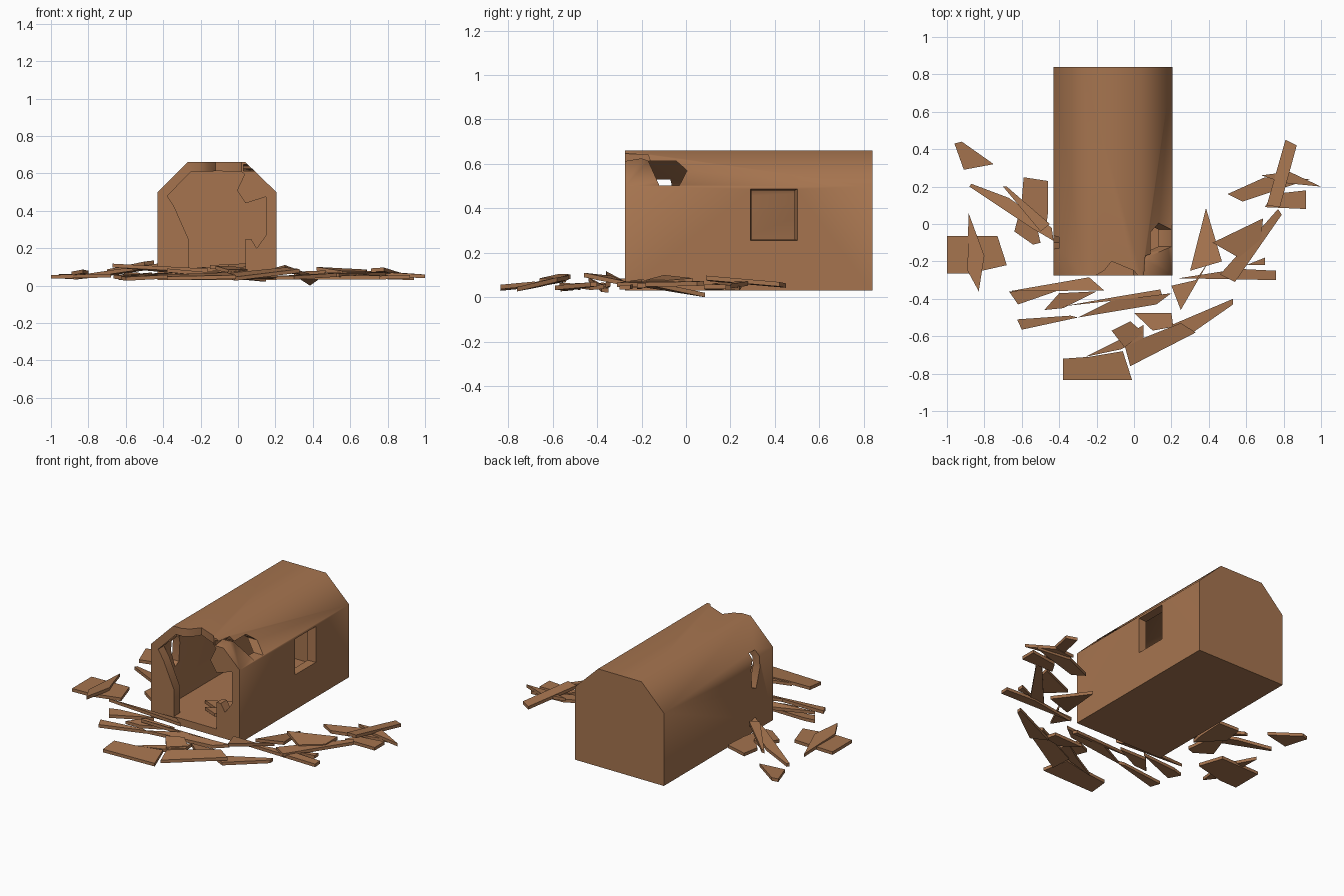
import bpy, bmesh, math

brown = bpy.data.materials.new("weathered_brown")
brown.diffuse_color = (0.38, 0.175, 0.078, 1)


def loft(name, start, end):
    """Closed solid between two matching 3D outlines."""
    bm = bmesh.new()
    a = [bm.verts.new(p) for p in start]
    b = [bm.verts.new(p) for p in end]
    bm.faces.new(a)
    bm.faces.new(b)
    for i in range(len(a)):
        j = (i + 1) % len(a)
        bm.faces.new((a[i], a[j], b[j], b[i]))
    bmesh.ops.recalc_face_normals(bm, faces=bm.faces)
    me = bpy.data.meshes.new(name)
    bm.to_mesh(me)
    bm.free()
    ob = bpy.data.objects.new(name, me)
    bpy.context.collection.objects.link(ob)
    me.materials.append(brown)
    return ob


def along_y(name, pts, y0, y1):
    return loft(name, [(x, y0, z) for x, z in pts], [(x, y1, z) for x, z in pts])


def along_x(name, pts, x0, x1):
    return loft(name, [(x0, y, z) for y, z in pts], [(x1, y, z) for y, z in pts])


def along_z(name, pts, z0, z1):
    return loft(name, [(x, y, z0) for x, y in pts], [(x, y, z1) for x, y in pts])


def cut(ob, cutter):
    mod = ob.modifiers.new("cut", "BOOLEAN")
    mod.operation = "DIFFERENCE"
    mod.solver = "EXACT"
    mod.object = cutter
    bpy.context.view_layer.objects.active = ob
    bpy.ops.object.modifier_apply(modifier=mod.name)
    bpy.data.objects.remove(cutter)


# Hut shell: chamfered-roof profile, hollow inside
shell = along_y("hut_shell", [(-.43, .03), (.205, .03), (.205, .50), (.04, .66),
                              (-.27, .66), (-.43, .50)], -.275, .84)
cut(shell, along_y("room", [(-.38, .075), (.155, .075), (.155, .48), (.02, .612),
                            (-.25, .612), (-.38, .48)], -.215, .79))

# Doorway with broken upper edges
cut(shell, along_y("door_break", [
    (-.265, .077), (.04, .077), (.04, .25), (.07, .25), (.10, .20), (.15, .27),
    (.15, .475), (.04, .44), (-.005, .51), (.035, .595), (.018, .61), (-.25, .61),
    (-.378, .48), (-.34, .42), (-.265, .25)], -.4, -.2))

# Tapered window in the right wall
cut(shell, loft("window_hole",
                [(.26, .285, .25), (.26, .515, .25), (.26, .515, .494), (.26, .285, .494)],
                [(.14, .297, .262), (.14, .485, .262), (.14, .485, .478), (.14, .297, .478)]))

# Damage: left wall gap, right roof slope hole, roof front edge notch
cut(shell, along_x("left_gap", [(-.13, .53), (-.14, .42), (-.10, .30), (-.06, .32),
                                (-.05, .44), (-.07, .53)], -.5, -.3))
cut(shell, along_x("slope_hole", [(-.17, .614), (-.12, .503), (-.03, .503),
                                  (.005, .57), (-.045, .614)], .0, .4))
cut(shell, along_z("roof_notch", [(-.25, -.30), (-.16, -.25), (-.12, -.20),
                                  (.0, -.25), (.04, -.30)], .60, .8))
cut(shell, along_x("slope_edge_notch", [(-.32, .605), (-.20, .625), (-.16, .61),
                                        (-.17, .64), (-.32, .65)], .03, .3))
bpy.ops.object.select_all(action="DESELECT")
shell.select_set(True)
bpy.context.view_layer.objects.active = shell
bpy.ops.object.shade_smooth_by_angle(angle=math.radians(50))


def debris(prefix, rows, thick=0.02):
    """Flat splinters: (mid height, slope in x, slope in y, outline seen from above)."""
    for i, (z, sx, sy, pts) in enumerate(rows):
        cx = sum(p[0] for p in pts) / len(pts)
        cy = sum(p[1] for p in pts) / len(pts)
        low = [(x, y, max(0, z + sx * (x - cx) + sy * (y - cy) - thick / 2)) for x, y in pts]
        loft(f"{prefix}_{i + 1}", low, [(x, y, h + thick) for x, y, h in low])


# Splinters left of the hut
debris("left_splinter", [
    (.05, .03, .05, [(-.96, .43), (-.92, .44), (-.75, .32), (-.91, .29)]),
    (.075, .08, -.1, [(-.88, .2), (-.87, .215), (-.67, .14), (-.44, -.02), (-.43, -.09), (-.55, -.02)]),
    (.05, .1, .05, [(-.59, .25), (-.46, .23), (-.46, .06), (-.47, -.02), (-.6, .13)]),
    (.10, .15, -.05, [(-.7, .2), (-.68, .2), (-.45, .0), (-.50, -.04)]),
    (.05, .1, .1, [(-.6, .11), (-.64, -.04), (-.54, -.11), (-.5, -.1), (-.54, .08)]),
    (.05, .02, .0, [(-1, -.065), (-.73, -.065), (-.68, -.22), (-.88, -.265), (-1, -.265)]),
    (.065, .1, -.05, [(-.885, .06), (-.8, -.17), (-.83, -.36), (-.89, -.25)]),
])

# Splinters in front of the hut
debris("front_splinter", [
    (.085, -.05, -.25, [(-.67, -.36), (-.24, -.285), (-.16, -.355)]),
    (.05, .03, .1, [(-.665, -.365), (-.62, -.43), (-.36, -.34), (-.6, -.35)]),
    (.05, -.05, .1, [(-.48, -.46), (-.4, -.37), (-.2, -.36), (-.38, -.45)]),
    (.045, .03, .1, [(-.625, -.51), (-.34, -.49), (-.3, -.50), (-.6, -.565)]),
    (.05, -.05, .15, [(-.3, -.5), (-.12, -.41), (.2, -.37), (.12, -.43)]),
    (.05, -.08, -.1, [(-.38, -.44), (-.1, -.39), (.14, -.35), (.15, -.38)]),
    (.05, .02, .1, [(-.38, -.72), (-.24, -.71), (-.06, -.68), (-.01, -.835), (-.38, -.835)]),
    (.065, .05, .1, [(-.26, -.71), (-.08, -.62), (.05, -.54), (.05, -.61), (-.07, -.67)]),
    (.085, -.1, .15, [(-.12, -.57), (-.02, -.52), (.05, -.58), (-.05, -.66)]),
    (.05, .03, -.1, [(0, -.475), (.2, -.475), (.21, -.55), (.1, -.57)]),
    (.065, .02, .2, [(-.05, -.65), (-.02, -.76), (.33, -.58), (.25, -.53)]),
    (.05, .03, .05, [(.2, -.54), (.53, -.4), (.53, -.43), (.3, -.59)]),
])

# Splinters right of the hut
debris("right_splinter", [
    (.045, .1, -.22, [(.385, .085), (.47, -.2), (.3, -.25)]),
    (.075, -.1, -.15, [(.2, -.33), (.33, -.3), (.4, -.2), (.25, -.46)]),
    (.045, .0, .05, [(.24, -.29), (.56, -.24), (.76, -.25), (.76, -.3)]),
    (.075, -.1, .1, [(.42, -.1), (.69, .03), (.68, -.08), (.56, -.18)]),
    (.06, -.05, .05, [(.77, .08), (.79, .05), (.54, -.31), (.46, -.27)]),
    (.07, .05, -.1, [(.81, .45), (.87, .42), (.78, .09), (.71, .1)]),
    (.05, -.05, .05, [(.5, .16), (.7, .25), (.94, .24), (.58, .12)]),
    (.06, -.05, .05, [(.68, .26), (.83, .28), (1.0, .2), (.8, .22)]),
    (.045, .03, .0, [(.74, .16), (.92, .18), (.92, .08), (.7, .09)]),
    (.05, .05, .05, [(.6, -.22), (.7, -.18), (.7, -.22)]),
])

# Splinters lying just inside the doorway
debris("floor_splinter", [
    (.095, .05, .03, [(-.22, -.02), (.03, .08), (.05, .0), (-.1, -.08)]),
    (.105, .05, .0, [(-.15, -.12), (.0, -.06), (.06, -.13), (-.05, -.17)]),
])
